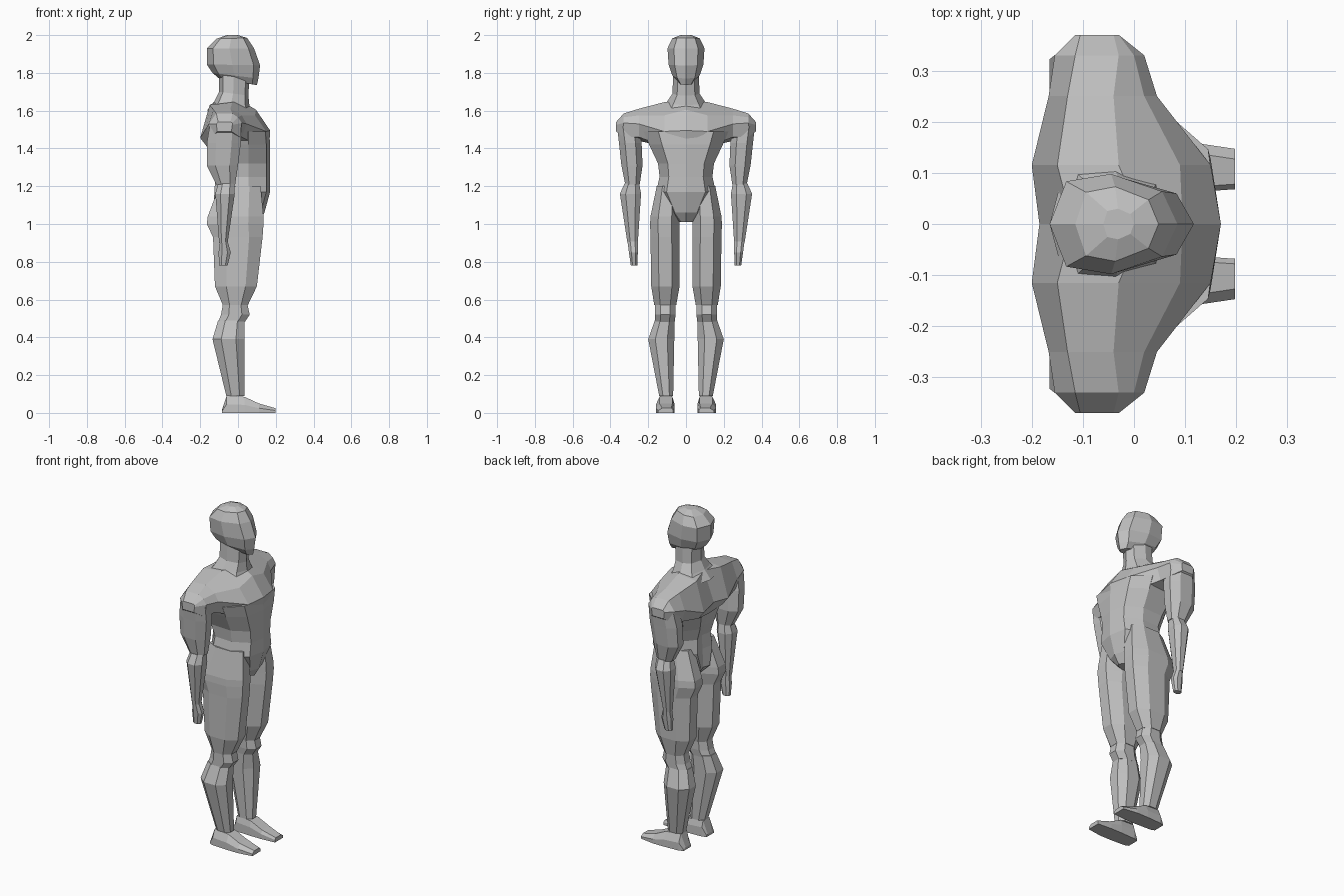
import bpy, bmesh

grey = bpy.data.materials.new("plain grey")
grey.diffuse_color = (0.53, 0.53, 0.53, 1)


def loft(name, rings, mirror=False, cap_start=True):
    """Skin a list of equal-length point rings; optionally mirror across y = 0."""
    bm = bmesh.new()
    loops = [[bm.verts.new(p) for p in ring] for ring in rings]
    n = len(loops[0])
    for a, b in zip(loops, loops[1:]):
        for i in range(n):
            j = (i + 1) % n
            bm.faces.new((a[i], a[j], b[j], b[i]))
    if cap_start:
        bm.faces.new(loops[0][::-1])
    bm.faces.new(loops[-1])
    if mirror:
        twin = bmesh.ops.duplicate(bm, geom=bm.verts[:] + bm.edges[:] + bm.faces[:])["geom"]
        for v in twin:
            if isinstance(v, bmesh.types.BMVert):
                v.co.y = -v.co.y
        bmesh.ops.remove_doubles(bm, verts=bm.verts[:], dist=0.0005)
    bmesh.ops.recalc_face_normals(bm, faces=bm.faces[:])
    mesh = bpy.data.meshes.new(name)
    bm.to_mesh(mesh)
    bm.free()
    mesh.materials.append(grey)
    ob = bpy.data.objects.new(name, mesh)
    bpy.context.collection.objects.link(ob)
    return ob


def limb_ring(z, xb, xf, yi, yo, c=0.27):
    """Chamfered rectangle at height z."""
    dx, dy = (xf - xb) * c, (yo - yi) * c
    return [(xb, yi + dy, z), (xb + dx, yi, z), (xf - dx, yi, z), (xf, yi + dy, z),
            (xf, yo - dy, z), (xf - dx, yo, z), (xb + dx, yo, z), (xb, yo - dy, z)]


def limb(name, specs):
    return loft(name, [limb_ring(*s) for s in specs], mirror=True)


def head_ring(zb, zf, xb, xf, w):
    """Pointed egg outline, tilted from back height zb to front height zf."""
    half = [(0, 0), (.13, .85), (.48, 1), (.88, .65), (1, 0)]
    pts = half + [(t, -s) for t, s in half[3:0:-1]]
    return [(xb + t * (xf - xb), s * w, zb + t * (zf - zb)) for t, s in pts]


def torso_ring(z, xb, xf, w):
    """Flat-fronted outline with a raised centre line."""
    half = [(xb + .015, 0), (xb, w * .45), (xb + .06, w * .95), (.055, w),
            (xf - .02, w * .65), (xf, 0)]
    return [(x, y, z) for x, y in half] + [(x, -y, z) for x, y in half[4:0:-1]]


# Head and neck
loft("head", [head_ring(*s) for s in [
    (1.77, 1.735, -.10, .10, .042), (1.80, 1.77, -.135, .108, .072),
    (1.845, 1.84, -.165, .117, .092), (1.93, 1.93, -.165, .085, .098),
    (1.98, 1.985, -.115, .048, .073), (2.0, 2.0, -.06, .0, .03)]])
loft("neck", [head_ring(*s) for s in [
    (1.60, 1.58, -.165, .08, .14), (1.65, 1.63, -.125, .06, .105),
    (1.70, 1.68, -.10, .055, .072), (1.79, 1.77, -.10, .06, .068)]])

# Chest and shoulders, lofted sideways from the centre
stations = [
    (0, [(.165, 1.40), (.17, 1.495), (.095, 1.605), (.02, 1.65), (-.12, 1.645), (-.185, 1.47), (-.16, 1.40)]),
    (.115, [(.12, 1.41), (.15, 1.49), (.09, 1.575), (-.03, 1.645), (-.15, 1.63), (-.20, 1.455), (-.165, 1.41)]),
    (.25, [(.02, 1.46), (.045, 1.53), (.02, 1.575), (-.04, 1.61), (-.13, 1.605), (-.167, 1.51), (-.15, 1.44)]),
    (.33, [(.01, 1.46), (.02, 1.535), (0, 1.565), (-.03, 1.585), (-.115, 1.585), (-.155, 1.53), (-.14, 1.46)]),
    (.37, [(-.035, 1.49), (-.03, 1.525), (-.03, 1.535), (-.04, 1.54), (-.105, 1.54), (-.115, 1.53), (-.11, 1.49)])]
loft("chest_and_shoulders", [[(x, y, z) for x, z in p] for y, p in stations],
     mirror=True, cap_start=False)

# Torso down to the crotch
loft("torso", [torso_ring(*s) for s in [
    (1.01, -.08, .11, .035), (1.06, -.13, .14, .09), (1.17, -.125, .17, .158),
    (1.25, -.12, .17, .14), (1.32, -.14, .17, .148), (1.42, -.165, .17, .195),
    (1.49, -.165, .165, .225)]])

# Arms: z, back x, front x, inner y, outer y
limb("upper_arm", [(1.52, -.15, .015, .25, .365), (1.43, -.165, .015, .235, .355),
                   (1.31, -.165, .0, .23, .342), (1.21, -.115, -.015, .245, .322)])
limb("forearm", [(1.215, -.105, -.02, .248, .325), (1.16, -.12, -.017, .238, .35),
                 (.90, -.10, -.055, .255, .31)])
limb("hand", [(.91, -.095, -.055, .255, .31), (.85, -.103, -.038, .255, .302),
              (.78, -.10, -.055, .258, .292)])

# Legs
limb("thigh", [(1.20, -.10, .12, .04, .155), (1.04, -.16, .135, .034, .188),
               (1.0, -.165, .135, .034, .19), (.93, -.132, .13, .034, .188),
               (.67, -.122, .10, .034, .184), (.57, -.08, .052, .052, .168)])
limb("knee", [(.575, -.08, .05, .055, .165), (.52, -.09, .062, .055, .165),
              (.48, -.105, .035, .06, .165)])
limb("shin", [(.49, -.105, .035, .06, .165), (.39, -.135, .035, .062, .20),
              (.09, -.062, .035, .068, .142)])

# Feet, lofted from heel to toe: x, inner y, outer y, top z
feet = [(-.085, .075, .145, .015), (-.06, .066, .155, .092), (.035, .062, .16, .085),
        (.11, .062, .16, .05), (.198, .068, .147, .025)]
loft("foot", [[(x, a, 0), (x, b, 0), (x, b, h * .5), (x, b - .02, h), (x, a + .01, h), (x, a, h * .6)]
              for x, a, b, h in feet], mirror=True)
